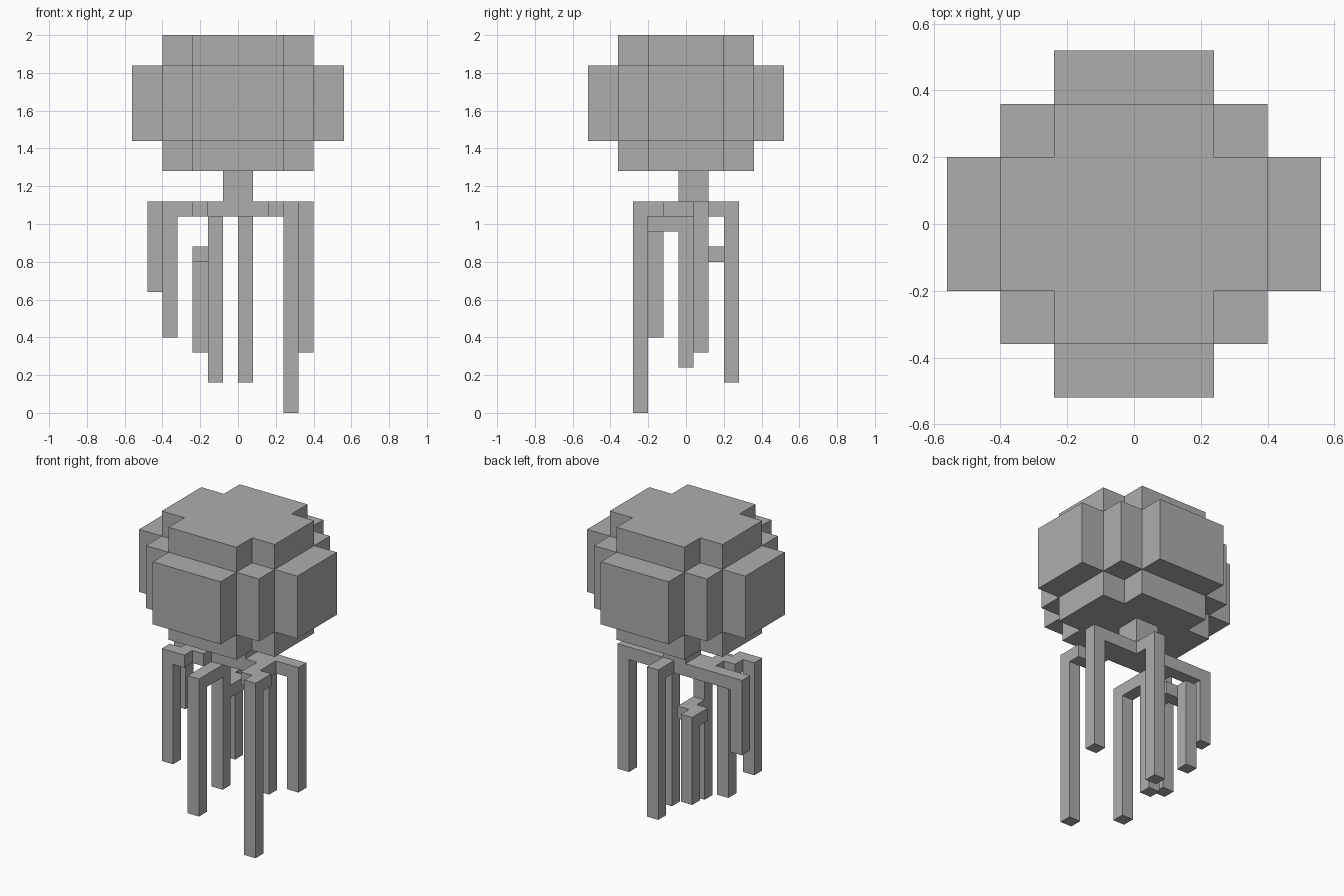
import bpy, bmesh, math

if "Cube" in bpy.data.objects:
    bpy.data.objects.remove(bpy.data.objects["Cube"])

U = 0.08  # size of one block

grey = bpy.data.materials.new("grey")
grey.diffuse_color = (0.42, 0.42, 0.42, 1)
grey.use_nodes = True
grey.node_tree.nodes["Principled BSDF"].inputs["Base Color"].default_value = grey.diffuse_color


def box(x0, x1, y0, y1, z0, z1):
    """Block cells of a box, end cells included."""
    return {(x, y, z) for x in range(x0, x1 + 1)
            for y in range(y0, y1 + 1) for z in range(z0, z1 + 1)}


def block_object(name, cells):
    """Outer skin of a set of cells, with flat areas joined up."""
    bm = bmesh.new()
    verts = {}

    def vert(p):
        if p not in verts:
            verts[p] = bm.verts.new((p[0] * U, (p[1] - 0.5) * U, p[2] * U))
        return verts[p]

    for c in sorted(cells):
        for axis in range(3):
            for side in (0, 1):
                n = list(c)
                n[axis] += 2 * side - 1
                if tuple(n) in cells:
                    continue
                a, b = (axis + 1) % 3, (axis + 2) % 3
                quad = []
                for da, db in ((0, 0), (1, 0), (1, 1), (0, 1)):
                    p = list(c)
                    p[axis] += side
                    p[a] += da
                    p[b] += db
                    quad.append(vert(tuple(p)))
                bm.faces.new(quad if side else quad[::-1])
    bmesh.ops.dissolve_limit(bm, angle_limit=math.radians(1),
                             verts=bm.verts[:], edges=bm.edges[:])
    mesh = bpy.data.meshes.new(name)
    bm.to_mesh(mesh)
    bm.free()
    mesh.materials.append(grey)
    obj = bpy.data.objects.new(name, mesh)
    bpy.context.collection.objects.link(obj)


# Canopy: stepped middle band with smaller cross-shaped top and bottom
canopy = set()
for hx, hy in ((7, 2), (5, 4), (3, 6)):
    canopy |= box(-hx, hx - 1, -hy, hy, 18, 22)
for hx, hy in ((5, 2), (3, 4)):
    canopy |= box(-hx, hx - 1, -hy, hy, 16, 24)
block_object("canopy", canopy)

# Trunk and the flat hub the roots spread from
roots = box(-1, 0, 0, 1, 13, 15) | box(-2, 1, 0, 1, 13, 13)

# Roots: (level of the arm, bottom of the leg, arm path from leg to hub)
for level, bottom, path in (
    (13, 0, [(3, -3), (3, -2), (2, -2), (2, -1), (2, 0)]),        # front right
    (12, 2, [(-2, -3), (-2, -2), (-2, -1), (-2, 0)]),             # front
    (13, 5, [(-5, -2), (-4, -2), (-4, -1), (-3, -1), (-3, 0)]),   # front left
    (13, 8, [(x, 1) for x in range(-6, -1)]),                     # left
    (13, 4, [(x, 1) for x in range(4, 0, -1)]),                   # right
    (13, 2, [(0, 3), (0, 2)]),                                    # back
    (13, 3, [(-2, 0)]),                                           # middle
    (10, 4, [(-3, 3), (-3, 2), (-2, 2), (-2, 1)]),                # back left
):
    x, y = path[0]
    roots |= box(x, x, y, y, bottom, level)
    roots |= {(px, py, level) for px, py in path}
# left-over step: front left arm turns once before the hub
roots.discard((-4, -1, 13))
roots |= {(-4, -1, 13)}
block_object("trunk_and_roots", roots)
